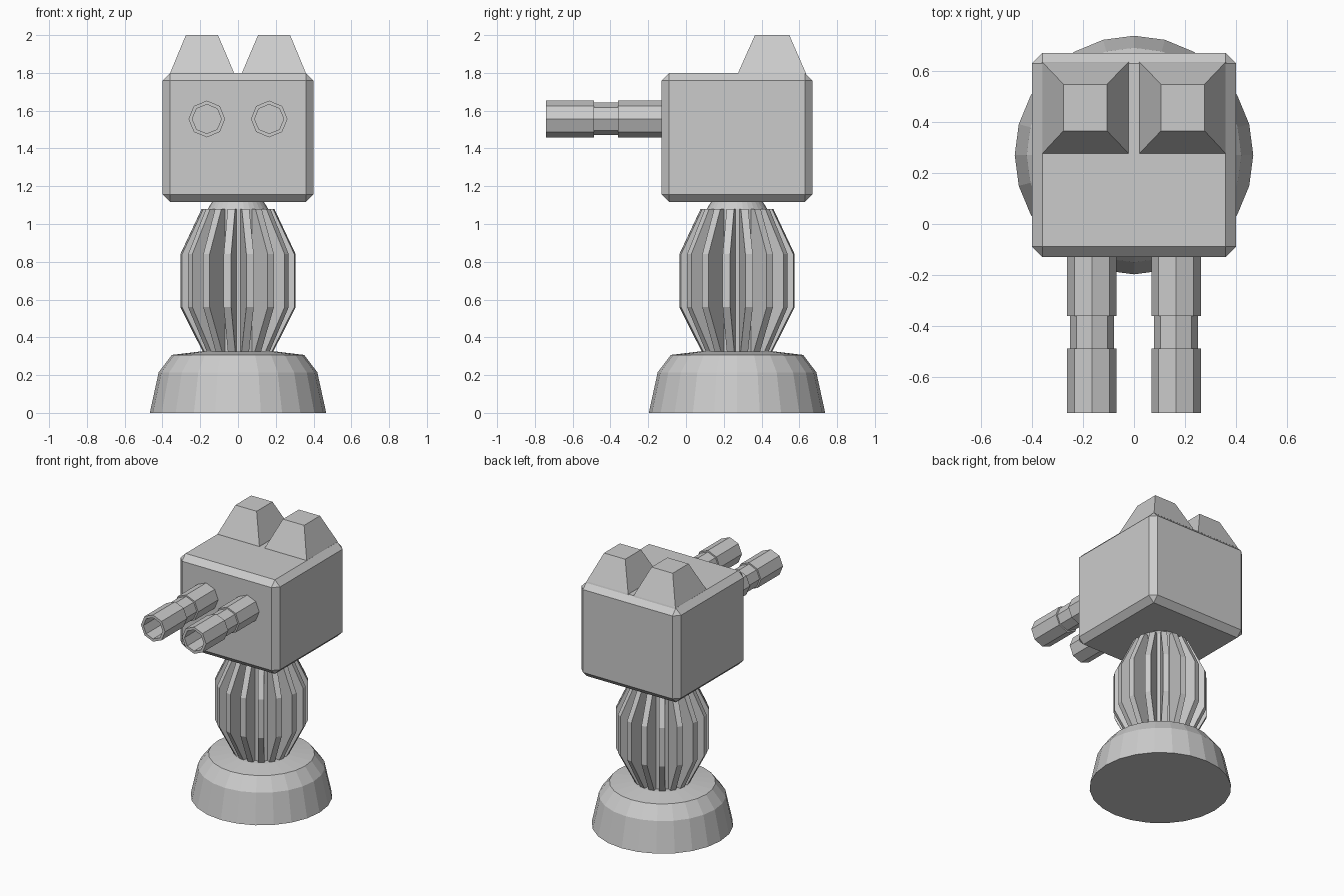
import bpy, bmesh, math
from mathutils import Vector

cube = bpy.data.objects.get("Cube")
if cube:
    bpy.data.objects.remove(cube, do_unlink=True)

grey = bpy.data.materials.new("plain_grey")
grey.diffuse_color = (0.6, 0.6, 0.6, 1)
grey.use_nodes = True
grey.node_tree.nodes["Principled BSDF"].inputs["Base Color"].default_value = (0.6, 0.6, 0.6, 1)

CY = 0.27  # centre line of the pedestal and head


def finish(bm, name):
    bmesh.ops.recalc_face_normals(bm, faces=bm.faces)
    mesh = bpy.data.meshes.new(name)
    bm.to_mesh(mesh)
    bm.free()
    mesh.materials.append(grey)
    ob = bpy.data.objects.new(name, mesh)
    bpy.context.collection.objects.link(ob)
    return ob


def loft(bm, rings):
    """Skin a list of equal-length rings and cap both ends."""
    loops = [[bm.verts.new(p) for p in ring] for ring in rings]
    for a, b in zip(loops, loops[1:]):
        n = len(a)
        for i in range(n):
            bm.faces.new((a[i], a[(i + 1) % n], b[(i + 1) % n], b[i]))
    bm.faces.new(loops[0][::-1])
    bm.faces.new(loops[-1])


def circle(r, h, sides, place):
    return [place(r * math.cos(2 * math.pi * i / sides),
                  r * math.sin(2 * math.pi * i / sides), h) for i in range(sides)]


def turned(name, profile, sides, place):
    bm = bmesh.new()
    loft(bm, [circle(r, h, sides, place) for r, h in profile])
    return finish(bm, name)


def upright(a, b, h):
    return Vector((a, CY + b, h))


# Round foot and the core of the column
turned("base", [(0.467, 0), (0.42, 0.215), (0.35, 0.307), (0.2, 0.325)], 24, upright)
turned("column_core", [(0.16, 0.32), (0.16, 1.08), (0.135, 1.12)], 32, upright)

# Ribs around the column
bm = bmesh.new()
rib = [(0.13, 0.322), (0.185, 0.322), (0.307, 0.56), (0.307, 0.84), (0.192, 1.08), (0.13, 1.08)]
for k in range(16):
    a = math.radians(-90 + 12 + 22.5 * k)
    out = Vector((math.cos(a), math.sin(a), 0))
    side = Vector((-math.sin(a), math.cos(a), 0)) * 0.02
    loft(bm, [[Vector((0, CY, z)) + out * r + side * s for r, z in rib] for s in (-1, 1)])
finish(bm, "column_ribs")

# Chamfered head block
bm = bmesh.new()
bmesh.ops.create_cube(bm, size=1)
bmesh.ops.scale(bm, vec=(0.8, 0.8, 0.684), verts=bm.verts)
bmesh.ops.translate(bm, vec=(0, CY, 1.458), verts=bm.verts)
bmesh.ops.bevel(bm, geom=bm.edges[:], offset=0.041, segments=1, affect='EDGES')
finish(bm, "head")


def rect(x0, x1, y0, y1, z):
    return [Vector(p) for p in ((x0, y0, z), (x1, y0, z), (x1, y1, z), (x0, y1, z))]


for s, label in ((1, "left"), (-1, "right")):
    # Tapered ear on top of the head
    bm = bmesh.new()
    loft(bm, [rect(s * 0.02, s * 0.36, 0.275, 0.635, 1.795),
              rect(s * 0.023, s * 0.357, 0.278, 0.632, 1.805),
              rect(s * 0.106, s * 0.276, 0.365, 0.547, 2.0)])
    finish(bm, label + "_ear")

    # Hollow eight-sided barrel with a narrow waist
    turned(label + "_barrel",
           [(0.097, -0.10), (0.097, -0.36), (0.086, -0.36), (0.086, -0.487),
            (0.097, -0.487), (0.097, -0.74), (0.077, -0.74), (0.077, -0.5)],
           8, lambda a, b, h, s=s: Vector((s * 0.165 + a, h, 1.556 + b)))
